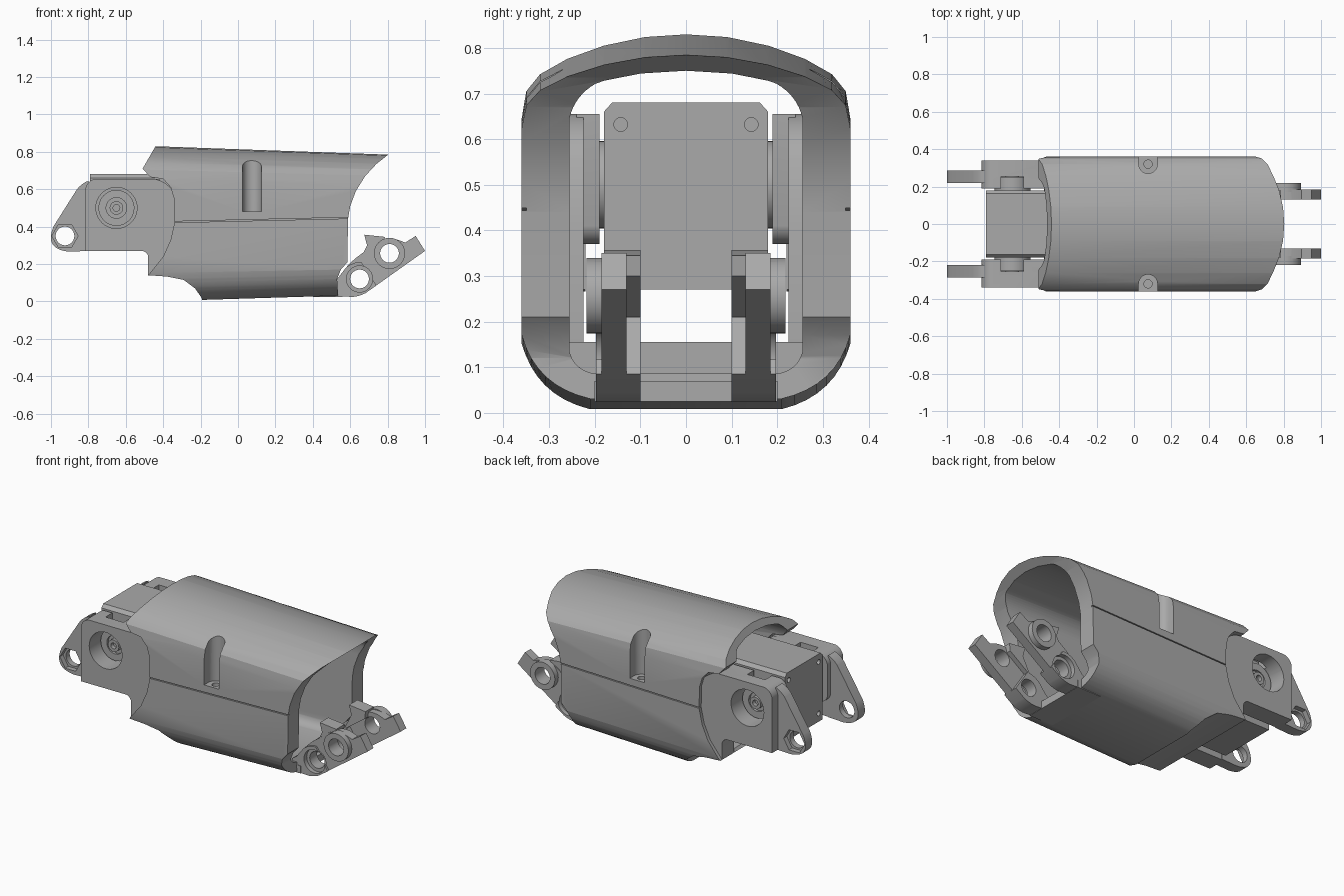
import bpy, bmesh, math
from mathutils import Vector

if "Cube" in bpy.data.objects:
    bpy.data.objects.remove(bpy.data.objects["Cube"])

GREY = (0.4, 0.4, 0.4, 1)
grey = bpy.data.materials.new("plain_grey")
grey.use_nodes = True
grey.diffuse_color = GREY
grey.node_tree.nodes["Principled BSDF"].inputs["Base Color"].default_value = GREY
parts = []


def rounded(points):
    """Round each corner that carries a third value, its radius."""
    out = []
    n = len(points)
    for i, p in enumerate(points):
        c = Vector(p[:2])
        if len(p) < 3:
            out.append(c)
            continue
        a = (Vector(points[i - 1][:2]) - c).normalized() * p[2] + c
        b = (Vector(points[(i + 1) % n][:2]) - c).normalized() * p[2] + c
        for k in range(9):
            t = k / 8
            out.append(a * (1 - t) ** 2 + c * 1.2 * t * (1 - t) + (a + b) * 0.4 * t * (1 - t) + b * t ** 2)
    return out


def prism(name, points, lo, hi, axis="y", warp=None):
    """Extrude a side profile along y, or an end profile along x."""
    bm = bmesh.new()
    rings = []
    for d in (lo, hi):
        ring = []
        for u, v in rounded(points):
            co = (u, d, v) if axis == "y" else (d, u, v)
            ring.append(bm.verts.new(warp(co) if warp else co))
        rings.append(ring)
    n = len(rings[0])
    bm.faces.new(rings[0])
    bm.faces.new(rings[1])
    for i in range(n):
        j = (i + 1) % n
        bm.faces.new((rings[0][i], rings[0][j], rings[1][j], rings[1][i]))
    bmesh.ops.recalc_face_normals(bm, faces=bm.faces)
    me = bpy.data.meshes.new(name)
    bm.to_mesh(me)
    bm.free()
    ob = bpy.data.objects.new(name, me)
    bpy.context.collection.objects.link(ob)
    me.materials.append(grey)
    parts.append(ob)
    return ob


def circle(x, z, r, n=40):
    return [(x + r * math.cos(2 * math.pi * k / n), z + r * math.sin(2 * math.pi * k / n)) for k in range(n)]


def rect(u0, u1, v0, v1):
    return [(u0, v0), (u1, v0), (u1, v1), (u0, v1)]


def combine(ob, tool, op="DIFFERENCE"):
    """Boolean with a tool part, then throw the tool away."""
    mod = ob.modifiers.new("cut", "BOOLEAN")
    mod.operation, mod.object, mod.solver = op, tool, "EXACT"
    bpy.context.view_layer.objects.active = ob
    bpy.ops.object.modifier_apply(modifier=mod.name)
    parts.remove(tool)
    bpy.data.objects.remove(tool)


def taper(co):
    """The shell gets slightly lower toward +x."""
    x, y, z = co
    t = (x + 0.45) / 1.25
    low, high = -0.01 + 0.04 * t, 0.83 - 0.045 * t
    return (x, y, low + (high - low) * z / 0.83)


def mirror_section(half):
    return half + [(-p[0],) + p[1:] for p in reversed(half) if p[0] > 0]


# Shell: tapered tube trimmed by a side outline
outer = mirror_section([(0, 0.83), (0.09, 0.824), (0.18, 0.805), (0.26, 0.776),
                        (0.32, 0.742), (0.35, 0.705), (0.36, 0.65), (0.36, 0.01, 0.15)])
inner = mirror_section([(0, 0.79), (0.1, 0.783), (0.18, 0.765), (0.255, 0.735, 0.06), (0.255, 0.07, 0.05)])
outline = [(-0.435, 0.84), (-0.51, 0.71), (-0.47, 0.665), (-0.40, 0.655), (-0.36, 0.61), (-0.342, 0.55),
           (-0.34, 0.42), (-0.36, 0.33), (-0.4, 0.24), (-0.48, 0.14), (-0.38, 0.133), (-0.29, 0.115),
           (-0.23, 0.07), (-0.195, 0.02), (-0.18, -0.05), (0.54, -0.05), (0.53, 0.12), (0.55, 0.17),
           (0.585, 0.21), (0.588, 0.44), (0.6, 0.51), (0.63, 0.59), (0.68, 0.67), (0.74, 0.735), (0.81, 0.79),
           (0.81, 0.84)]
shell = prism("shell", outer, -0.55, 0.85, "x", taper)
combine(shell, prism("tool", inner, -0.6, 0.9, "x", taper))
combine(shell, prism("tool", outline, -0.5, 0.5), "INTERSECT")
floor = prism("raised_floor", rect(-0.26, 0.26, 0.03, 0.155), -0.48, -0.15, "x")
combine(floor, prism("tool", outline, -0.5, 0.5), "INTERSECT")

for side, s in (("front", -1), ("rear", 1)):
    def slab(name, points, y0, y1):
        return prism(name, points, s * y0, s * y1)

    # Shell details: seam groove, screw slot and screw hole
    combine(shell, slab("tool", [(-0.37, 0.421), (0.62, 0.444), (0.62, 0.45), (-0.37, 0.427)], 0.35, 0.4))
    slot = [(0.025, s * 0.4), (0.125, s * 0.4), (0.125, s * 0.32)]
    slot += [(0.075 + 0.05 * math.cos(math.pi * k / 12), s * (0.32 - 0.05 * math.sin(math.pi * k / 12))) for k in range(1, 12)]
    slot += [(0.025, s * 0.32)]
    cutter = prism("tool", slot, 0.48, 0.9)
    cutter.data.transform(((1, 0, 0, 0), (0, 0, 1, 0), (0, 1, 0, 0), (0, 0, 0, 1)))
    cutter.data.flip_normals()
    combine(shell, cutter)
    drill = prism("tool", circle(0.075, s * 0.32, 0.022, 24), 0.43, 0.6)
    drill.data.transform(((1, 0, 0, 0), (0, 0, 1, 0), (0, 1, 0, 0), (0, 0, 0, 1)))
    drill.data.flip_normals()
    combine(shell, drill)

    # Bracket arm around the motor
    arm = slab(side + "_arm", [(-0.815, 0.27), (-0.815, 0.655, 0.05), (-0.345, 0.655, 0.1), (-0.3, 0.4),
                               (-0.3, 0.13), (-0.48, 0.14), (-0.48, 0.27, 0.03)], 0.225, 0.34)
    combine(arm, slab("tool", [(-0.815, 0.37, 0.04), (-0.815, 0.655, 0.05), (-0.42, 0.655), (-0.42, 0.37, 0.04)],
                      0.19, 0.24), "UNION")
    combine(arm, slab("tool", circle(-0.65, 0.5, 0.11), 0.1, 0.4))
    combine(arm, slab("tool", rect(-0.71, -0.59, 0.5, 0.7), 0.18, 0.255))

    # Arm end lug with a hexagonal nut pocket
    lug = slab(side + "_arm_lug", [(-0.8, 0.27), (-0.93, 0.265, 0.03), (-1, 0.3, 0.03), (-1, 0.38, 0.03),
                                   (-0.845, 0.625, 0.03), (-0.8, 0.645)], 0.22, 0.285)
    combine(lug, slab("tool", circle(-0.925, 0.35, 0.05), 0.1, 0.4))
    combine(lug, slab("tool", circle(-0.925, 0.35, 0.07, 6), 0.255, 0.4))

    # Motor horn, stepped inside the bore
    horn = slab(side + "_horn", circle(-0.65, 0.5, 0.096), 0.17, 0.25)
    combine(horn, slab("tool", circle(-0.65, 0.5, 0.055), 0.235, 0.3))
    hub = slab(side + "_horn_screw", circle(-0.65, 0.5, 0.036), 0.2, 0.265)
    combine(hub, slab("tool", circle(-0.65, 0.5, 0.018, 20), 0.24, 0.3))

    # Lower link with two bored holes and a washer boss
    link = slab(side + "_link", [(0.5, 0.03), (0.65, 0.022, 0.04), (1, 0.27), (0.95, 0.35), (0.895, 0.315),
                                 (0.81, 0.345, 0.04), (0.74, 0.315), (0.6, 0.21, 0.04), (0.53, 0.12), (0.5, 0.1)], 0.13, 0.185)
    foot = slab("tool", [(0.5, 0.03), (0.65, 0.022, 0.04), (0.74, 0.085), (0.66, 0.21), (0.6, 0.21, 0.04),
                         (0.53, 0.12), (0.5, 0.1)], 0.1, 0.197)
    combine(link, foot, "UNION")
    combine(link, slab("tool", [(0.64, 0.2), (0.78, 0.3), (0.785, 0.345), (0.675, 0.357), (0.69, 0.3)], 0.1, 0.18), "UNION")
    boss = slab("tool", circle(0.81, 0.257, 0.083), 0.17, 0.218)
    combine(link, boss, "UNION")
    for x, z in ((0.81, 0.257), (0.65, 0.12)):
        combine(link, slab("tool", circle(x, z, 0.05), 0, 0.4))
    combine(link, slab("tool", circle(0.65, 0.12, 0.07), 0.17, 0.4))

# Floor strip joining the two links
prism("link_base", rect(-0.2, 0.2, 0.025, 0.07), 0.4, 0.56, "x")

# Motor body with chamfered top and corner screw holes
motor = prism("motor", [(-0.18, 0.27), (0.18, 0.27), (0.18, 0.66), (0.162, 0.68), (-0.162, 0.68), (-0.18, 0.66)],
              -0.79, -0.18, "x")
for y in (-0.143, 0.143):
    for z in (0.32, 0.632):
        for x in (-0.79, -0.18):
            combine(motor, prism("tool", circle(y, z, 0.015, 20), x - 0.02, x + 0.02, "x"))

# Smooth curved surfaces, keep hard edges
for ob in parts:
    bpy.ops.object.select_all(action="DESELECT")
    ob.select_set(True)
    bpy.context.view_layer.objects.active = ob
    bpy.ops.object.shade_smooth_by_angle(angle=math.radians(28))
